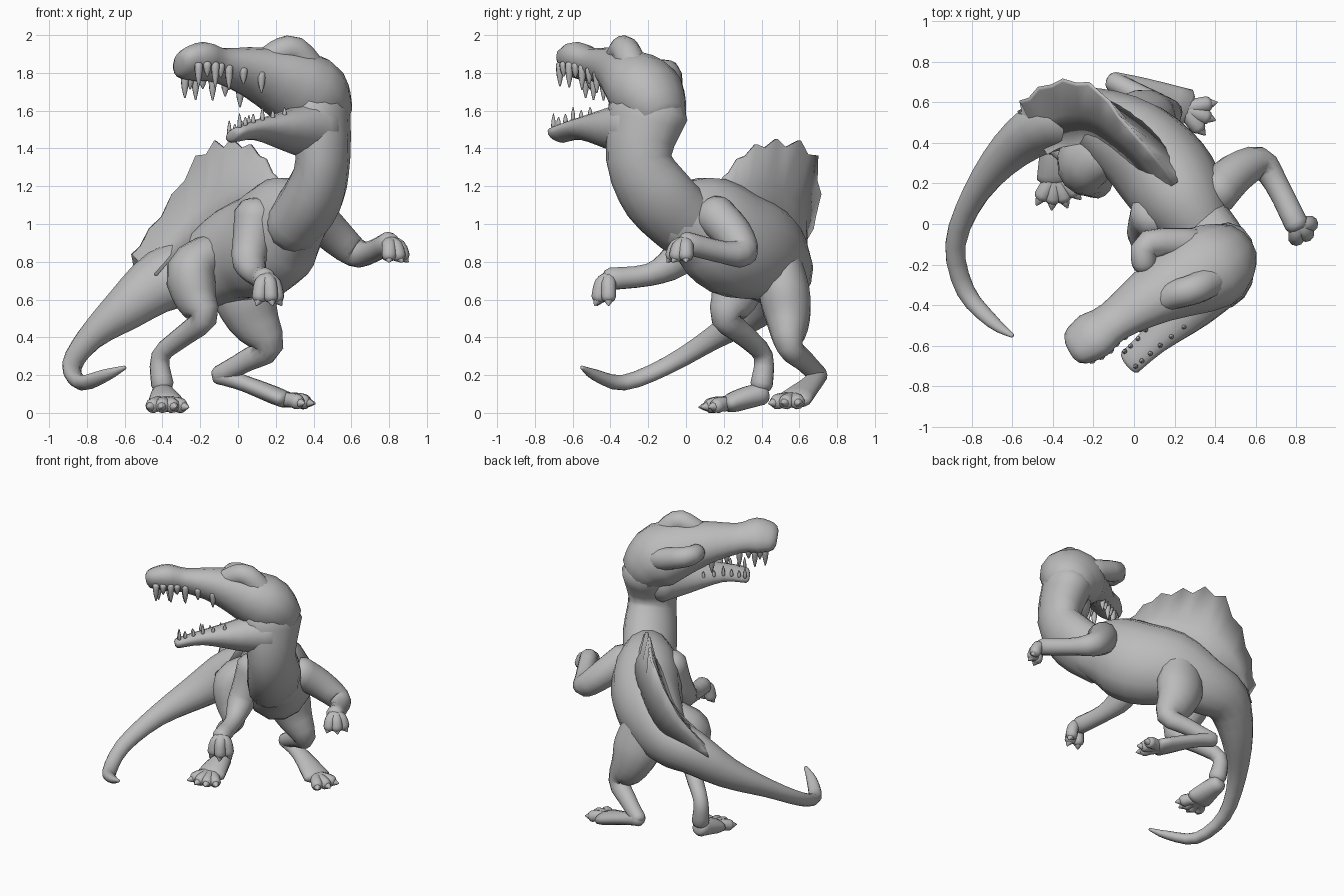
import bpy
import bmesh
from math import cos, sin, pi, radians
from mathutils import Vector

cube = bpy.data.objects.get("Cube")
if cube:
    bpy.data.objects.remove(cube, do_unlink=True)

GREY = (.5, .5, .5, 1)
skin = bpy.data.materials.new("grey skin")
skin.use_nodes = True
skin.diffuse_color = GREY
skin.node_tree.nodes["Principled BSDF"].inputs["Base Color"].default_value = GREY

UPRIGHT = Vector((0, 0, 1))
BACKWARD = Vector((0, 1, 0))
HEAD_TILT = Vector((-.2, .3, .9)).normalized()


def spline(points, t):
    """Catmull-Rom value of a list of points at index t."""
    last = len(points) - 1
    i = min(int(t), last - 1)
    f = t - i
    a, b, c, d = (Vector(points[min(max(k, 0), last)]) for k in range(i - 1, i + 3))
    return b + f / 2 * (c - a + f * (2 * a - 5 * b + 4 * c - d + f * (3 * (b - c) + d - a)))


def bridge(bm, rings):
    """Join neighbouring closed rings with quads and close both ends."""
    for ring, following in zip(rings, rings[1:]):
        size = len(ring)
        for k in range(size):
            j = (k + 1) % size
            bm.faces.new((ring[k], ring[j], following[j], following[k]))
    bm.faces.new(rings[0][::-1])
    bm.faces.new(rings[-1])


def loft(bm, points, up=UPRIGHT, aspect=(1, 1), sides=14, steps=3):
    """Skin elliptical rings (x, y, z, radius) along a path, with rounded ends."""
    count = (len(points) - 1) * steps
    rows = [spline(points, i / steps) for i in range(count + 1)]
    frames = []
    for i, row in enumerate(rows):
        ahead, behind = rows[min(i + 1, count)], rows[max(i - 1, 0)]
        along = (ahead - behind).to_3d().normalized()
        up = (up - along * up.dot(along)).normalized()
        height = row[3] * (aspect[0] + (aspect[1] - aspect[0]) * i / count)
        frames.append((row.to_3d(), along, along.cross(up) * row[3], up * height))

    def dome(frame, sign):
        centre, along, side, top = frame
        reach = along * sign * min(side.length, top.length)
        return [(centre + reach * sin(a) * .7, along, side * cos(a), top * cos(a))
                for a in (pi / 5, pi / 3)]

    frames = dome(frames[0], -1)[::-1] + frames + dome(frames[-1], 1)
    angles = [2 * pi * k / sides for k in range(sides)]
    bridge(bm, [[bm.verts.new(centre + side * cos(a) + top * sin(a)) for a in angles]
                for centre, along, side, top in frames])


def finish(name, bm):
    bmesh.ops.recalc_face_normals(bm, faces=bm.faces)
    mesh = bpy.data.meshes.new(name)
    bm.to_mesh(mesh)
    bm.free()
    mesh.materials.append(skin)
    for face in mesh.polygons:
        face.use_smooth = True
    bpy.context.collection.objects.link(bpy.data.objects.new(name, mesh))


def part(name, points, up=UPRIGHT, aspect=(1, 1)):
    bm = bmesh.new()
    loft(bm, points, up, aspect)
    finish(name, bm)


def spike(bm, base, tip, radius):
    """A blunt cone for teeth and claws."""
    rows = [(*base.lerp(tip, f), radius * (1 - f * f * .8)) for f in (0, .5, 1)]
    loft(bm, rows, HEAD_TILT, sides=8, steps=2)


def digits(name, base, first, last, count, reach, drop, radius=.04):
    """Clawed toes or fingers fanned between two headings in degrees."""
    base = Vector(base)
    flesh, claws = bmesh.new(), bmesh.new()
    for k in range(count):
        heading = radians(first + (last - first) * k / (count - 1))
        tip = base + Vector((cos(heading) * reach, sin(heading) * reach, -drop))
        knuckle = base.lerp(tip, .5) + UPRIGHT * drop * .3
        end = base.lerp(tip, .7)
        loft(flesh, [(*p, radius) for p in (base, knuckle, end)], HEAD_TILT, sides=10)
        spike(claws, end, tip, radius * .7)
    finish(name + "_digits", flesh)
    finish(name + "_claws", claws)


def teeth(name, path, start, spacing, count, direction, length):
    """Pairs of teeth hanging from or standing on the edges of a jaw."""
    bm = bmesh.new()
    for k in range(count):
        t = start + spacing * k
        row = spline(path, t)
        along = (row - spline(path, t - .2)).to_3d()
        side = along.cross(HEAD_TILT).normalized() * row[3] * .7
        root = row.to_3d() + HEAD_TILT * direction * row[3] * .4
        size = length * (1 + sin(t * 7) / 3)
        for sign in (-1, 1):
            base = root + side * sign
            spike(bm, base, base + UPRIGHT * direction * size, length / 4)
    finish(name, bm)


# Torso and curling tail
torso = [(.35, -.05, 1.05, .15), (.25, .1, 1, .22), (.15, .25, .9, .24), (0, .4, .85, .22),
         (-.2, .5, .75, .17), (-.4, .5, .7, .14), (-.6, .37, .55, .1), (-.78, .15, .4, .06),
         (-.88, -.1, .25, .045), (-.83, -.33, .16, .04), (-.7, -.48, .2, .03), (-.6, -.55, .24, .01)]
part("torso_and_tail", torso, aspect=(1.2, 1.2))

# Neck
part("neck", [(.3, 0, 1, .16), (.4, -.15, 1.15, .16), (.45, -.25, 1.35, .14), (.42, -.2, 1.6, .17)],
     BACKWARD, (1.2, 1.3))

# Head, tilted to one side, with an open mouth
snout = [(.45, -.15, 1.6, .18), (.35, -.22, 1.7, .23), (.1, -.35, 1.8, .16),
         (-.1, -.48, 1.84, .11), (-.2, -.55, 1.86, .13), (-.28, -.6, 1.85, .11)]
part("skull_and_snout", snout, HEAD_TILT, (.9, .65))
jaw = [(.4, -.25, 1.5, .18), (.27, -.4, 1.5, .14), (.1, -.57, 1.5, .08), (-.02, -.68, 1.47, .07)]
part("lower_jaw", jaw, HEAD_TILT, (.9, .5))
part("left_brow", [(.1, -.4, 1.84, .05), (.2, -.35, 1.9, .07), (.3, -.32, 1.92, .075), (.4, -.27, 1.8, .08)])
part("right_brow", [(.05, -.2, 1.8, .06), (.07, -.1, 1.8, .07), (.3, -.1, 1.72, .08)])
teeth("upper_teeth", snout, 2.2, .4, 7, -1, .09)
teeth("lower_teeth", jaw, 1.4, .3, 6, 1, .05)

# Ragged sail along the spine, every second point notched
crest = [(.2, .2, 1.25), (.1, .33, 1.4), (-.05, .5, 1.45), (-.2, .68, 1.39), (-.4, .7, 1.08), (-.56, .6, .84)]
bm = bmesh.new()
rings = []
span = 16
for i in range(span + 1):
    t = 1.5 + 4 * i / span
    spine = spline(torso, t)
    along = (spline(torso, t + .1) - spine).to_3d()
    side = along.cross(UPRIGHT).normalized()
    base = spine.to_3d() + UPRIGHT * spine[3] * .8
    tip = spline(crest, (len(crest) - 1) * i / span)
    notch = .9 if i % 2 else 1
    outline = [(0, .13), (.4, .05), (notch, .01), (notch, -.01), (.4, -.05), (0, -.13)]
    rings.append([bm.verts.new(base.lerp(tip, f) + side * offset) for f, offset in outline])
bridge(bm, rings)
finish("back_sail", bm)

# Legs and feet
part("right_leg", [(-.15, .35, .85, .1), (-.25, .3, .75, .13), (-.22, .25, .6, .11), (-.18, .21, .5, .07),
                   (-.3, .32, .4, .055), (-.41, .41, .3, .05), (-.4, .4, .15, .06)], BACKWARD, (1.2, 1))
part("right_foot", [(-.4, .4, .1, .06), (-.39, .32, .08, .08), (-.38, .23, .05, .1)], aspect=(1, .5))
part("left_leg", [(0, .5, .85, .13), (.03, .52, .65, .17), (.08, .54, .5, .14), (.16, .55, .35, .08),
                  (.05, .62, .28, .06), (-.1, .7, .2, .05)], BACKWARD, (.75, 1))
part("left_foot", [(-.1, .7, .2, .05), (.05, .66, .15, .06), (.25, .57, .07, .1)], aspect=(1, .45))
digits("right_foot", (-.39, .25, .05), -120, -45, 4, .18, .02)
digits("left_foot", (.24, .57, .07), 10, -50, 3, .17, .02)

# Arms and hands
part("left_arm", [(.4, .15, 1.05, .11), (.5, .25, .95, .1), (.62, .3, .85, .08), (.7, .2, .85, .06),
                  (.8, 0, .9, .06)])
part("right_arm", [(.1, .05, 1.05, .12), (.07, 0, .9, .1), (.06, -.06, .8, .09), (.1, -.2, .73, .06),
                   (.14, -.4, .71, .06)], BACKWARD)
digits("left_hand", (.8, 0, .9), 0, -90, 3, .1, .1)
digits("right_hand", (.15, -.41, .71), -130, 0, 3, .08, .14)
